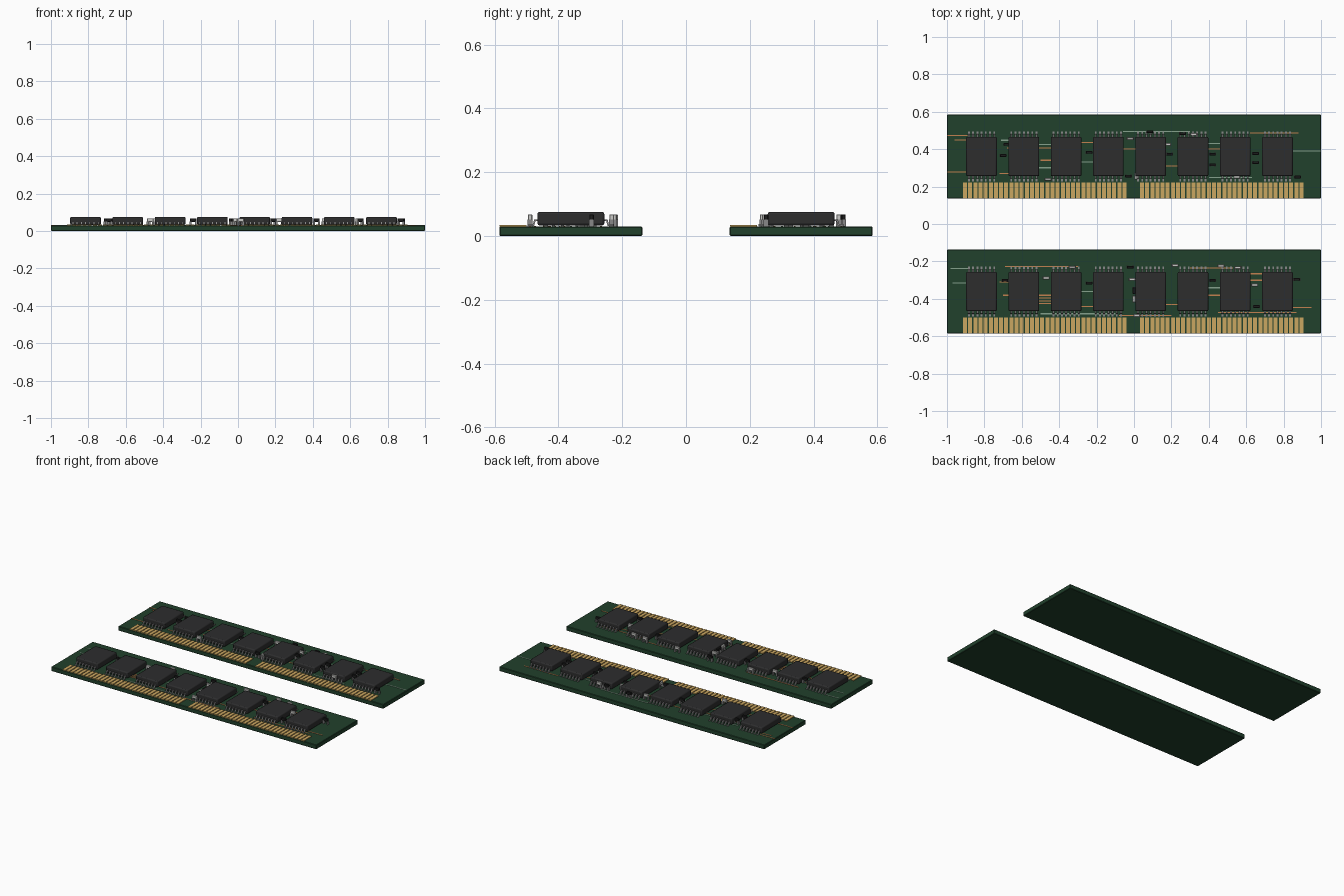
import bpy, bmesh, math
from mathutils import Matrix, Vector

if "Cube" in bpy.data.objects:
    bpy.data.objects.remove(bpy.data.objects["Cube"])


def mat(name, r, g, b):
    m = bpy.data.materials.new(name)
    m.diffuse_color = (r, g, b, 1)
    m.use_nodes = True
    m.node_tree.nodes["Principled BSDF"].inputs["Base Color"].default_value = m.diffuse_color
    return m


GREEN = mat("board green", 0.015, 0.052, 0.025)
BLACK = mat("chip black", 0.026, 0.026, 0.027)
GOLD = mat("contact gold", 0.60, 0.39, 0.12)
COPPER = mat("trace copper", 0.55, 0.22, 0.08)
PALE = mat("trace pale green", 0.24, 0.36, 0.27)
STEEL = mat("lead grey", 0.25, 0.25, 0.25)
DARK = mat("resistor black", 0.012, 0.012, 0.012)
LIGHT = mat("capacitor pale grey", 0.60, 0.60, 0.58)


def box(bm, x0, x1, y0, y1, z0, z1):
    m = Matrix.Translation(((x0 + x1) / 2, (y0 + y1) / 2, (z0 + z1) / 2))
    m = m @ Matrix.Diagonal((x1 - x0, y1 - y0, z1 - z0, 1))
    bmesh.ops.create_cube(bm, size=1, matrix=m)


def finish(bm, name, y, material, bevel=0, segments=1):
    bmesh.ops.recalc_face_normals(bm, faces=bm.faces)
    me = bpy.data.meshes.new(name)
    bm.to_mesh(me)
    bm.free()
    ob = bpy.data.objects.new(name, me)
    bpy.context.collection.objects.link(ob)
    ob.location.y = y
    me.materials.append(material)
    if bevel:
        b = ob.modifiers.new("bevel", 'BEVEL')
        b.width, b.segments = bevel, segments
    return ob


def boxes(name, y, material, items, bevel=0, segments=1):
    bm = bmesh.new()
    for it in items:
        box(bm, *it)
    return finish(bm, name, y, material, bevel, segments)


CHIPS = [-0.815 + 0.226 * i for i in range(8)]
HALF = 0.082

# gull-wing lead side profile: outward distance, height
LEAD = [(-0.004, 0.052), (0.010, 0.052), (0.014, 0.037), (0.028, 0.037),
        (0.028, 0.032), (0.010, 0.032), (0.006, 0.047), (-0.004, 0.047)]


def leads(name, y):
    bm = bmesh.new()
    for cx in CHIPS:
        for side in (1, -1):
            for k in range(7):
                x = cx + (k - 3) * 0.0225
                vs = [bm.verts.new((x - 0.005, side * (0.105 + d), z)) for d, z in LEAD]
                f = bm.faces.new(vs)
                r = bmesh.ops.extrude_face_region(bm, geom=[f])
                vv = [v for v in r["geom"] if isinstance(v, bmesh.types.BMVert)]
                bmesh.ops.translate(bm, vec=(0.010, 0, 0), verts=vv)
    finish(bm, name, y, STEEL)


# small parts: x, y (from board centre), light or dark, upright or not
UPPER_PARTS = [(-.68, .065, 0, 0), (-.70, .005, 0, 0), (-.46, -.122, 1, 0), (-.24, .022, 0, 0),
               (-.03, -.105, 0, 0), (-.02, .095, 1, 0), (.085, .132, 0, 0), (.18, .065, 1, 0),
               (.19, .012, 0, 0), (.26, .122, 0, 0), (.32, .118, 1, 0), (.42, .012, 0, 0),
               (.42, -.045, 0, 0), (.55, -.110, 1, 0), (.65, .016, 0, 0), (.65, -.033, 0, 0),
               (.875, -.110, 0, 0), (.01, -.105, 1, 1)]
LOWER_PARTS = [(-.02, .130, 0, 0), (-.01, .065, 1, 0), (-.47, .072, 1, 0), (-.33, .130, 1, 0),
               (.0, -.04, 1, 1), (.015, -.128, 1, 0), (.22, .140, 1, 0), (.465, .137, 1, 0),
               (.555, .128, 1, 0), (.42, .06, 0, 0), (.645, .035, 1, 0), (.655, -.08, 0, 0),
               (.87, .065, 0, 0), (.0, .005, 0, 1), (-.24, .045, 0, 0), (-.69, .06, 0, 0)]

# traces: x start, x end, y, pale or copper
UPPER_TRACES = [(-1, -.89, .112, 0), (-.96, -.85, .088, 0), (-1, -.89, -.083, 0), (-.71, -.52, .087, 1),
                (-.68, -.43, .045, 0), (-.52, -.42, .065, 1), (-.5, -.42, -.02, 0), (-.54, -.43, -.06, 1),
                (-.72, -.64, -.09, 0), (-.3, -.2, .075, 0), (-.3, -.2, -.03, 1), (-.06, .3, .134, 1),
                (.38, .5, .04, 0), (.17, .25, -.05, 0), (.4, .63, -.112, 1), (.62, .88, .126, 0),
                (.84, 1, .03, 1), (.38, .48, .07, 1), (-.08, .02, .04, 0)]
LOWER_TRACES = [(-.98, -.88, .123, 1), (-.97, -.89, .045, 1), (-.72, -.64, .05, 0), (-.52, -.43, -.035, 0),
                (-.52, -.43, -.05, 0), (-.52, -.43, -.065, 0), (-.7, -.43, -.02, 0), (-.69, -.3, .134, 0),
                (-.5, -.1, -.119, 1), (-.08, .2, -.128, 0), (.3, .53, .126, 0), (.5, .82, .095, 0),
                (.39, .48, -.02, 0), (.39, .48, .02, 1), (.8, .95, -.085, 0), (.15, .25, -.07, 0),
                (.62, .7, .06, 0), (-.3, -.2, .0, 1), (.45, .87, -.112, 0), (-.3, -.2, -.08, 0)]


def build(tag, y, parts, traces):
    # circuit board
    boxes(tag + "_board", y, GREEN, [(-1, 1, -.224, .224, 0, .03)], .003)
    # edge contacts, two banks with a gap between
    pads = []
    for start in (-.914, .032):
        for i in range(32):
            x = start + i * .0275
            pads.append((x, x + .0215, -.2235, -.139, .029, .035))
    boxes(tag + "_contacts", y, GOLD, pads)
    # memory chips with leads
    chips = boxes(tag + "_chips", y, BLACK,
                  [(c - HALF, c + HALF, -.105, .105, .033, .0755) for c in CHIPS], .007, 2)
    bpy.context.view_layer.objects.active = chips
    chips.select_set(True)
    bpy.ops.object.shade_smooth_by_angle(angle=math.radians(30))
    chips.select_set(False)
    leads(tag + "_leads", y)
    # printed traces
    for kind, m, nm in ((0, COPPER, "_copper_traces"), (1, PALE, "_pale_traces")):
        boxes(tag + nm, y, m, [(a, b, ty - .003, ty + .003, .029, .032)
                               for a, b, ty, k in traces if k == kind])
    # resistors and capacitors with solder end caps
    bodies, caps = {0: [], 1: []}, []
    for px, py, light, upright in parts:
        a, b = (.007, .017) if upright else (.017, .007)
        bodies[light].append((px - a, px + a, py - b, py + b, .049, .068))
        for s in (1, -1):
            ex, ey = (0, s * .014) if upright else (s * .014, 0)
            u, v = (.008, .005) if upright else (.005, .008)
            caps.append((px + ex - u, px + ex + u, py + ey - v, py + ey + v, .03, .052))
    boxes(tag + "_resistors", y, DARK, bodies[0], .002)
    boxes(tag + "_capacitors", y, LIGHT, bodies[1], .002)
    boxes(tag + "_solder_feet", y, STEEL, caps)


build("rear", .361, UPPER_PARTS, UPPER_TRACES)
build("front", -.361, LOWER_PARTS, LOWER_TRACES)
